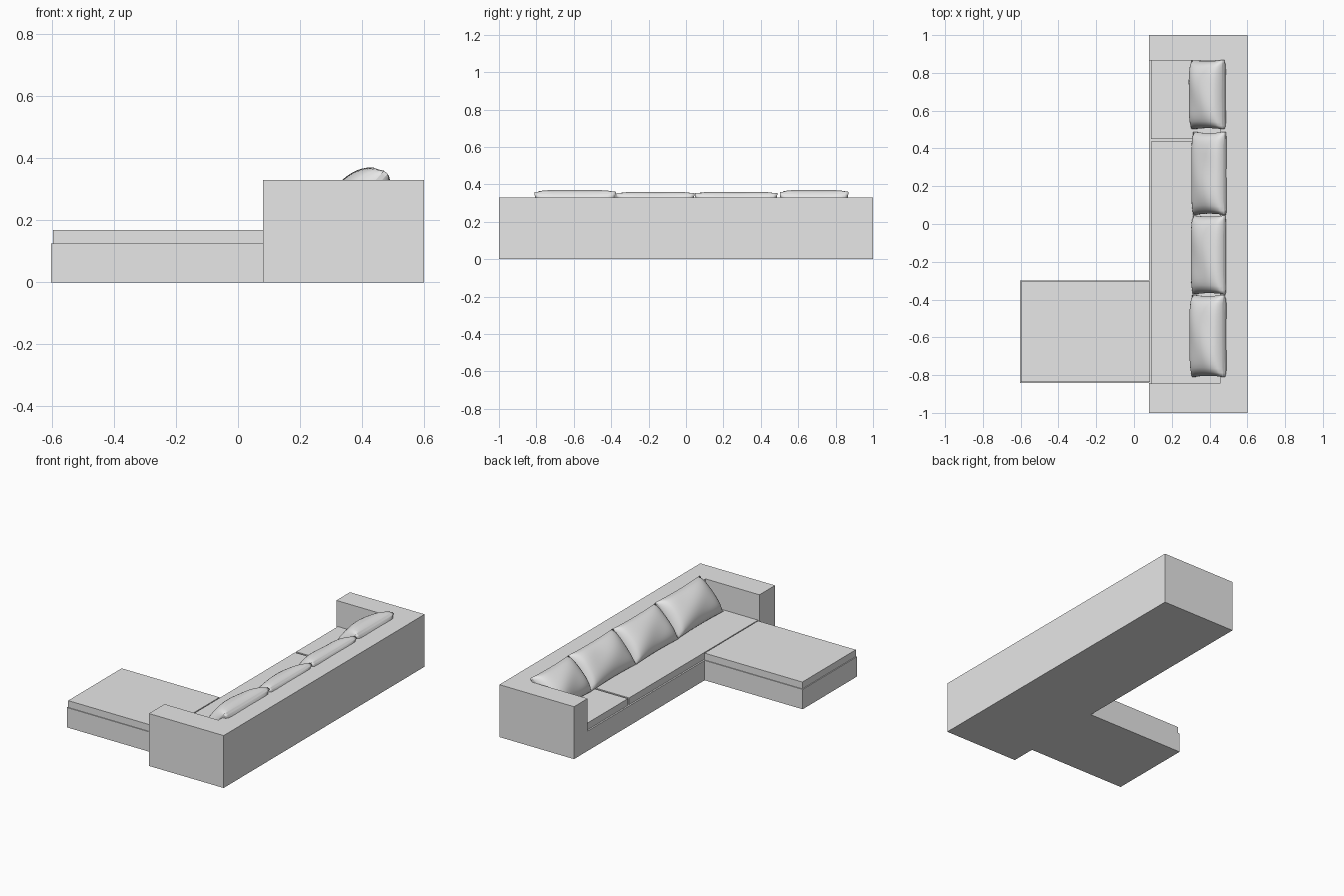
import bpy, bmesh, math, random
from mathutils import Matrix, Vector

random.seed(4)
if "Cube" in bpy.data.objects:
    bpy.data.objects.remove(bpy.data.objects["Cube"])

# Single upholstery colour
fabric = bpy.data.materials.new("grey_fabric")
fabric.use_nodes = True
GREY = (0.8, 0.8, 0.8, 1)
fabric.diffuse_color = GREY
fabric.node_tree.nodes["Principled BSDF"].inputs["Base Color"].default_value = GREY


def finish(name, bm):
    mesh = bpy.data.meshes.new(name)
    bmesh.ops.recalc_face_normals(bm, faces=bm.faces)
    bm.to_mesh(mesh)
    bm.free()
    mesh.materials.append(fabric)
    obj = bpy.data.objects.new(name, mesh)
    bpy.context.collection.objects.link(obj)
    return obj


def box(name, x, y, z):
    """Block given by its (min, max) range on each axis."""
    bm = bmesh.new()
    bmesh.ops.create_cube(bm, size=1)
    for v in bm.verts:
        v.co = Vector([r[0] if c < 0 else r[1] for c, r in zip(v.co, (x, y, z))])
    return finish(name, bm)


def pillow(name, y0, y1, x, z, thick):
    """Puffed rectangle, leaning back against the sofa back."""
    bm = bmesh.new()
    bmesh.ops.create_cube(bm, size=2)
    bmesh.ops.subdivide_edges(bm, edges=bm.edges[:], cuts=19, use_grid_fill=True)
    half_l, half_h = (y1 - y0) / 2, 0.122
    phase = random.uniform(0, math.tau)
    for v in bm.verts:
        u, w, n = v.co
        # thickness swells quickly from the seam, with soft folds
        puff = 0.10 + 0.90 * (max(0, 1 - u ** 4) * max(0, 1 - w * w)) ** 0.5
        fold = 1 + 0.05 * math.sin(4 * u + 2 * w + phase) * (1 - w * w)
        # edges bow in slightly between the corners
        pu = u * (1 - 0.03 * (1 - w * w))
        pw = w * (1 - 0.04 * (1 - u * u))
        v.co = (pw * half_h, pu * half_l, n * thick * puff * fold)
    bm.transform(Matrix.Translation((x, (y0 + y1) / 2, z))
                 @ Matrix.Rotation(math.radians(-48), 4, 'Y'))
    obj = finish(name, bm)
    for p in obj.data.polygons:
        p.use_smooth = True
    return obj


# Frame: back, arms and plinths
TOP, BASE, SEAT = 0.33, 0.125, 0.168
FRONT, INNER = 0.08, 0.455
RIGHT, LEFT = -0.845, 0.865
box("sofa_back", (INNER, 0.6), (RIGHT, LEFT), (0, TOP))
box("right_arm", (FRONT, 0.6), (-1, RIGHT), (0, TOP))
box("left_arm", (FRONT, 0.6), (LEFT, 1), (0, TOP))
box("seat_base", (FRONT, INNER), (RIGHT, LEFT), (0, BASE))
box("chaise_base", (-0.603, FRONT), (-0.842, -0.3), (0, BASE))

# Seat cushions, with narrow seams between them
box("long_seat_cushion", (0.09, INNER), (RIGHT, 0.438), (BASE, SEAT))
box("short_seat_cushion", (0.09, INNER), (0.45, LEFT), (BASE, SEAT))
box("chaise_cushion", (-0.597, 0.084), (-0.837, -0.305), (BASE, SEAT))

# Loose back pillows
for i, (y0, y1, x, z, t) in enumerate([
        (-0.81, -0.375, 0.395, 0.264, 0.082),
        (-0.372, 0.045, 0.398, 0.258, 0.070),
        (0.048, 0.488, 0.400, 0.258, 0.070),
        (0.502, 0.868, 0.392, 0.264, 0.082)]):
    pillow(f"back_pillow_{i + 1}", y0, y1, x, z, t)
